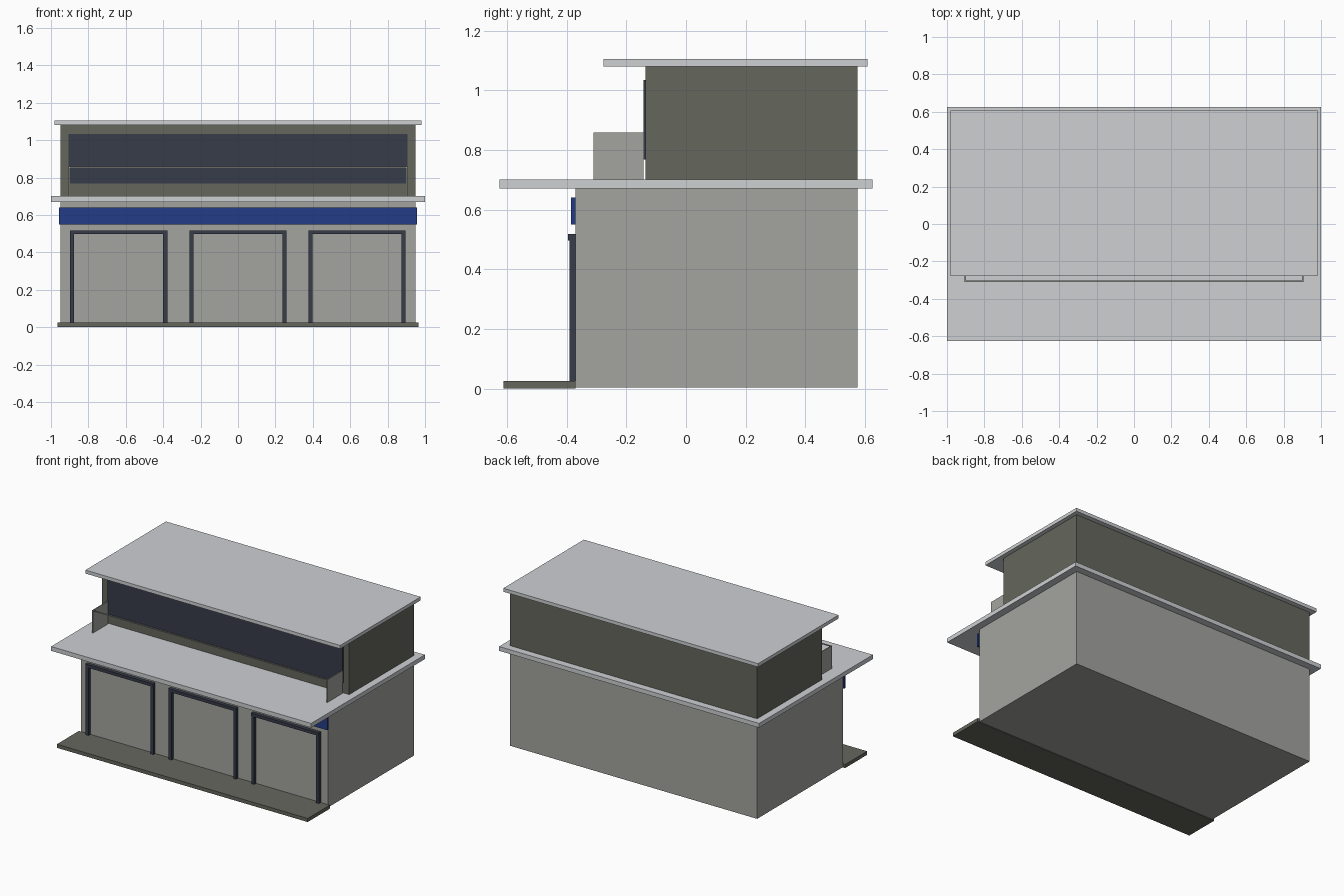
import bpy
import bmesh

cube = bpy.data.objects.get("Cube")
if cube:
    bpy.data.objects.remove(cube, do_unlink=True)


def material(name, r, g, b):
    m = bpy.data.materials.new(name)
    m.use_nodes = True
    m.diffuse_color = (r, g, b, 1)
    m.node_tree.nodes["Principled BSDF"].inputs["Base Color"].default_value = (r, g, b, 1)
    return m


wall_grey = material("wall grey", 0.37, 0.37, 0.35)
roof_grey = material("roof pale grey", 0.62, 0.63, 0.65)
olive = material("dark olive", 0.13, 0.135, 0.11)
slate = material("dark slate", 0.037, 0.045, 0.065)
blue = material("sign blue", 0.016, 0.046, 0.24)


def boxes(name, mat, *extents):
    """One object made of boxes, each given as x, y and z ranges."""
    bm = bmesh.new()
    for ranges in extents:
        verts = bmesh.ops.create_cube(bm, size=1)["verts"]
        for v in verts:
            v.co = [lo + (c + 0.5) * (hi - lo) for c, (lo, hi) in zip(v.co, ranges)]
    mesh = bpy.data.meshes.new(name)
    bm.to_mesh(mesh)
    bm.free()
    mesh.materials.append(mat)
    obj = bpy.data.objects.new(name, mesh)
    bpy.context.collection.objects.link(obj)
    return obj


def span(half):
    return (-half, half)


FRONT, BACK = -0.37, 0.575      # ground floor walls
UPPER_FRONT = -0.135            # set-back upper floor
SLAB_TOP = 0.7

# Storeys and their overhanging roofs
boxes("ground_floor", wall_grey, (span(0.95), (FRONT, BACK), (0.004, 0.67)))
boxes("canopy_slab", roof_grey, (span(1), span(0.625), (0.67, SLAB_TOP)))
boxes("upper_floor", olive, (span(0.95), (UPPER_FRONT, BACK), (SLAB_TOP, 1.08)))
boxes("upper_roof", roof_grey, (span(0.98), (-0.277, 0.608), (1.08, 1.104)))

# Front step and sign band
boxes("front_step", olive, (span(0.965), (-0.612, FRONT), (0, 0.025)))
boxes("sign_band", blue, (span(0.957), (-0.386, FRONT), (0.55, 0.64)))

# Three door frames: two jambs and a slightly prouder lintel
for label, x in (("right", -0.638), ("middle", 0), ("left", 0.636)):
    half, bar = 0.26, 0.022
    jambs = [((x + s * (half - bar / 2) - bar / 2, x + s * (half - bar / 2) + bar / 2),
              (-0.391, FRONT), (0.025, 0.497)) for s in (-1, 1)]
    lintel = ((x - half, x + half), (-0.395, FRONT), (0.497, 0.518))
    boxes(label + "_door_frame", slate, *jambs, lintel)

# Upper ribbon window
boxes("upper_window", slate, (span(0.905), (-0.143, UPPER_FRONT), (0.768, 1.034)))

# Balcony side screens joined by a slim rail
for label, x in (("right", -0.905), ("left", 0.899)):
    boxes(label + "_balcony_screen", wall_grey,
          ((x, x + 0.006), (-0.31, -0.143), (SLAB_TOP, 0.858)))
boxes("balcony_rail", wall_grey, (span(0.899), (-0.31, -0.303), (0.852, 0.858)))
